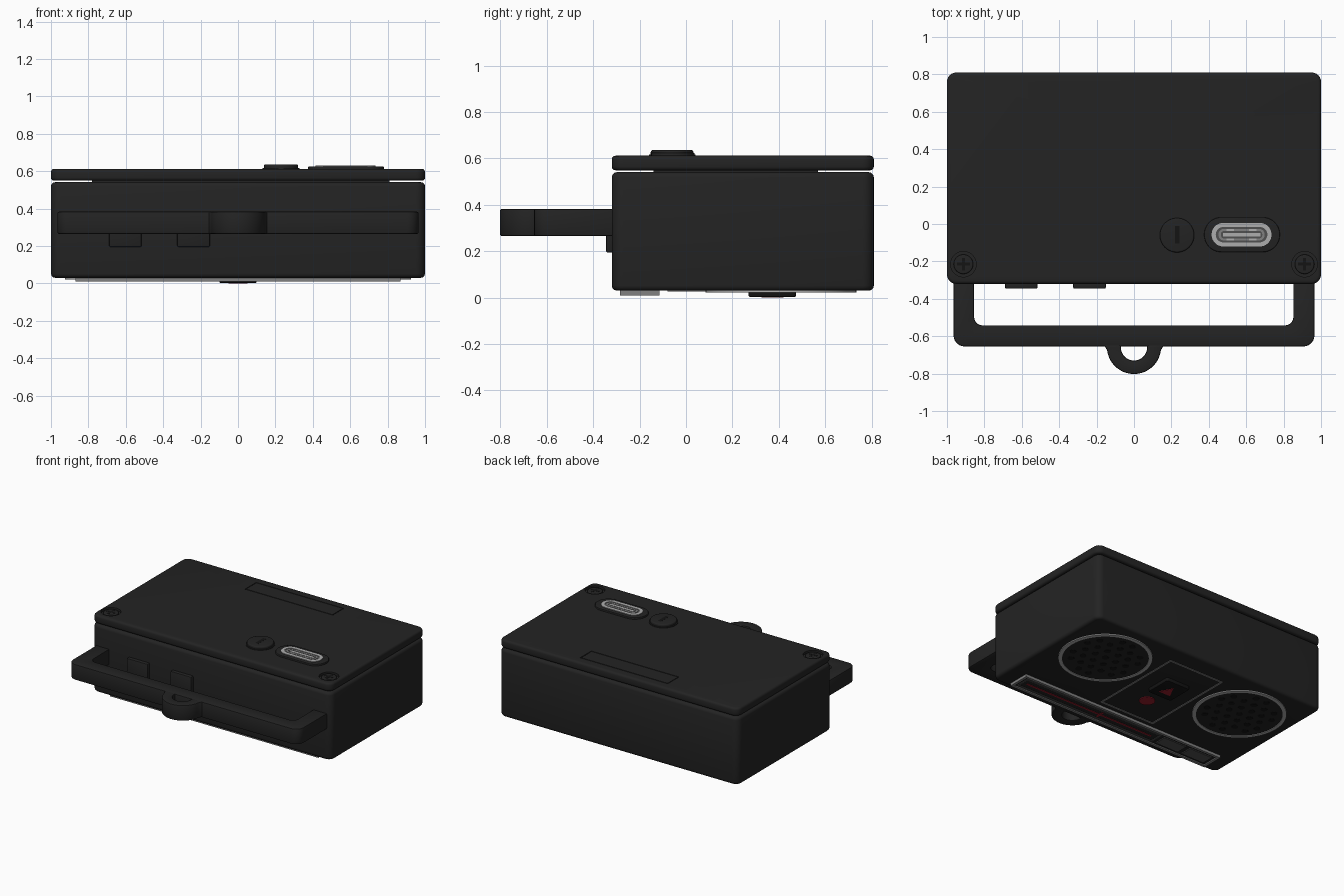
import bpy, bmesh, math
from math import cos, sin, pi

if "Cube" in bpy.data.objects:
    bpy.data.objects.remove(bpy.data.objects["Cube"])


def material(name, rgb):
    m = bpy.data.materials.new(name)
    m.diffuse_color = (*rgb, 1)
    m.use_nodes = True
    m.node_tree.nodes["Principled BSDF"].inputs["Base Color"].default_value = m.diffuse_color
    return m


BLACK = material("case black", (0.017, 0.017, 0.017))
DARK = material("deep black", (0.007, 0.007, 0.007))
SILVER = material("silver", (0.42, 0.42, 0.42))
GREY = material("mid grey", (0.22, 0.22, 0.22))
STEEL = material("dark steel", (0.08, 0.08, 0.08))
RED = material("red", (0.30, 0.012, 0.025))


def rrect(x0, x1, y0, y1, r=0.0, n=6):
    """Rounded rectangle outline, counter-clockwise."""
    if r <= 0:
        return [(x0, y0), (x1, y0), (x1, y1), (x0, y1)]
    pts = []
    for cx, cy, a in ((x1 - r, y1 - r, 0), (x0 + r, y1 - r, 90),
                      (x0 + r, y0 + r, 180), (x1 - r, y0 + r, 270)):
        for i in range(n + 1):
            t = math.radians(a + 90 * i / n)
            pts.append((cx + r * cos(t), cy + r * sin(t)))
    return pts


def circle(x, y, r, n=48):
    return [(x + r * cos(2 * pi * i / n), y + r * sin(2 * pi * i / n)) for i in range(n)]


def finish(name, bm, mat, bevel=0.0, segs=3):
    bmesh.ops.recalc_face_normals(bm, faces=bm.faces)
    me = bpy.data.meshes.new(name)
    bm.to_mesh(me)
    bm.free()
    me.materials.append(mat)
    ob = bpy.data.objects.new(name, me)
    bpy.context.collection.objects.link(ob)
    bpy.context.view_layer.objects.active = ob
    bpy.ops.object.select_all(action='DESELECT')
    ob.select_set(True)
    if bevel:
        b = ob.modifiers.new("bevel", 'BEVEL')
        b.width, b.segments, b.limit_method = bevel, segs, 'ANGLE'
        b.angle_limit = math.radians(40)
        bpy.ops.object.modifier_apply(modifier=b.name)
    bpy.ops.object.shade_smooth_by_angle(angle=math.radians(35))
    return ob


def plate(name, outlines, z0, z1, mat, bevel=0.0, segs=3):
    """Extrude one outline, or a list of separate outlines, from z0 to z1."""
    if isinstance(outlines[0][0], (int, float)):
        outlines = [outlines]
    bm = bmesh.new()
    for o in outlines:
        lo = [bm.verts.new((x, y, z0)) for x, y in o]
        hi = [bm.verts.new((x, y, z1)) for x, y in o]
        bm.faces.new(lo)
        bm.faces.new(hi)
        for i in range(len(o)):
            j = (i + 1) % len(o)
            bm.faces.new((lo[i], lo[j], hi[j], hi[i]))
    return finish(name, bm, mat, bevel, segs)


def band(name, outer, inner, z0, z1, mat, closed=True, bevel=0.0):
    """Solid strip between two outlines with equal point counts."""
    bm = bmesh.new()
    n = len(outer)
    rows = [[bm.verts.new((x, y, z)) for x, y in o]
            for o, z in ((outer, z0), (outer, z1), (inner, z1), (inner, z0))]
    for i in range(n if closed else n - 1):
        j = (i + 1) % n
        for a in range(4):
            b = (a + 1) % 4
            bm.faces.new((rows[a][i], rows[a][j], rows[b][j], rows[b][i]))
    if not closed:
        for i in (0, n - 1):
            bm.faces.new([r[i] for r in rows])
    return finish(name, bm, mat, bevel, 2)


def cut(ob, cutter):
    m = ob.modifiers.new("cut", 'BOOLEAN')
    m.operation, m.object, m.solver = 'DIFFERENCE', cutter, 'EXACT'
    bpy.context.view_layer.objects.active = ob
    bpy.ops.object.modifier_apply(modifier=m.name)
    bpy.data.objects.remove(cutter)


# Case body, seam core and lid
plate("case_body", rrect(-1, 1, -0.32, 0.81, 0.05), 0.03, 0.541, BLACK, 0.022)
plate("seam_core", rrect(-0.78, 0.81, -0.14, 0.57), 0.53, 0.56, BLACK)
lid = plate("case_lid", rrect(-1, 1, -0.32, 0.81, 0.05), 0.549, 0.612, BLACK, 0.016)

# Grooved label panel and screw wells in the lid
cut(lid, band("groove_cutter", rrect(-0.37, 0.365, 0.61, 0.745),
              rrect(-0.364, 0.359, 0.616, 0.739), 0.604, 0.63, BLACK))
for s in (-1, 1):
    cx, cy = s * 0.912, -0.215
    cut(lid, plate("well_cutter", circle(cx, cy, 0.068), 0.595, 0.64, BLACK))
    plate("screw_head", circle(cx, cy, 0.052), 0.59, 0.61, BLACK, 0.006)
    plate("screw_cross", [rrect(cx - 0.034, cx + 0.034, cy - 0.008, cy + 0.008),
                          rrect(cx - 0.008, cx + 0.008, cy - 0.034, cy + 0.034)],
          0.605, 0.611, DARK)
bpy.context.view_layer.objects.active = lid
bpy.ops.object.select_all(action='DESELECT')
lid.select_set(True)
bpy.ops.object.shade_smooth_by_angle(angle=math.radians(35))

# Round slotted button on the lid
plate("round_button_base", circle(0.23, -0.06, 0.1), 0.60, 0.617, BLACK)
plate("round_button", circle(0.23, -0.06, 0.092), 0.605, 0.636, BLACK, 0.008)
plate("round_button_slot", rrect(0.218, 0.243, -0.105, -0.01), 0.63, 0.6365, DARK)

# Charging port
plate("port_surround", rrect(0.375, 0.78, -0.15, 0.036, 0.092, 10), 0.60, 0.625, BLACK, 0.004)
band("port_shell", rrect(0.415, 0.735, -0.12, 0.006, 0.062, 10),
     rrect(0.437, 0.713, -0.098, -0.016, 0.04, 10), 0.615, 0.629, SILVER)
plate("port_cavity", rrect(0.437, 0.713, -0.098, -0.016, 0.04, 10), 0.615, 0.626, STEEL)
band("port_inner_rim", rrect(0.452, 0.698, -0.088, -0.026, 0.028, 6),
     rrect(0.464, 0.686, -0.077, -0.037, 0.018, 6), 0.62, 0.628, GREY)
plate("port_tongue", rrect(0.475, 0.675, -0.066, -0.048), 0.62, 0.628, SILVER)
plate("port_contacts", [rrect(x - 0.02, x + 0.02, y - 0.005, y + 0.005)
                        for x in (0.515, 0.635) for y in (-0.082, -0.032)],
      0.62, 0.629, SILVER)

# Carrying handle: U shaped bar with a strap loop
outer = rrect(-0.965, 0.965, -0.655, 0.1, 0.06)[14:28]
inner = rrect(-0.855, 0.852, -0.542, 0.1, 0.045)[14:28]
outer = [(-0.965, -0.3)] + outer + [(0.965, -0.3)]
inner = [(-0.855, -0.3)] + inner + [(0.852, -0.3)]
band("handle", outer, inner, 0.265, 0.383, BLACK, False, 0.008)
arc = [pi + pi * i / 24 for i in range(25)]
lo = [(0.145 * cos(t), -0.657 + 0.145 * sin(t)) for t in arc]
li = [(0.07 * cos(t), -0.66 + 0.07 * sin(t)) for t in arc]
lo = [(-0.165, -0.645), (-0.153, -0.658)] + lo[1:-1] + [(0.153, -0.658), (0.165, -0.645)]
li = [(-0.07, -0.645)] + li + [(0.07, -0.645)]
band("strap_loop", lo, li, 0.265, 0.383, BLACK, False, 0.008)

# Two push buttons on the front wall
for x in (-0.69, -0.325):
    plate("push_button", rrect(x, x + 0.175, -0.346, -0.31), 0.195, 0.37, BLACK, 0.008, 2)

# Speakers on the underside
for s in (-1, 1):
    cx, cy = s * 0.6, 0.41
    band("speaker_ring", circle(cx, cy, 0.325, 64), circle(cx, cy, 0.298, 64),
         0.022, 0.04, SILVER)
    plate("speaker_grille", circle(cx, cy, 0.3, 64), 0.026, 0.04, BLACK)
    dots = []
    for j in range(-4, 5):
        for i in range(-4, 5):
            dx, dy = (i + 0.5 * (j % 2)) * 0.09, j * 0.078
            if math.hypot(dx, dy) < 0.27:
                dots.append(circle(cx + dx, cy + dy, 0.024, 10))
    plate("speaker_holes", dots, 0.0245, 0.03, DARK)

# Centre control panel on the underside
band("panel_outline", rrect(-0.235, 0.235, -0.08, 0.67),
     rrect(-0.222, 0.222, -0.067, 0.657), 0.026, 0.04, GREY)
plate("play_button", rrect(-0.1, 0.1, 0.27, 0.475, 0.012, 3), 0.003, 0.04, DARK, 0.006, 2)
plate("play_mark", [(-0.05, 0.325), (0.05, 0.325), (0.0, 0.42)], 0.0, 0.006, RED)
plate("record_light", circle(0, 0.14, 0.055, 24), 0.024, 0.034, RED)

# Tuning strip on the underside
band("tuner_frame", rrect(-0.87, 0.87, -0.285, -0.115),
     rrect(-0.85, 0.85, -0.265, -0.135), 0.01, 0.035, GREY)
plate("tuner_dial", rrect(-0.85, 0.85, -0.265, -0.135), 0.018, 0.035, BLACK)
band("tuner_window", rrect(-0.37, 0.835, -0.255, -0.145),
     rrect(-0.36, 0.825, -0.245, -0.155), 0.014, 0.02, STEEL)
plate("tuner_lines", [rrect(-0.32, 0.79, -0.207, -0.193),
                      rrect(0.13, 0.145, -0.235, -0.165)], 0.015, 0.02, RED)
for x in (-0.5, -0.73):
    plate("tuner_key", rrect(x - 0.1, x + 0.1, -0.25, -0.15), 0.012, 0.03, STEEL, 0.003, 1)
